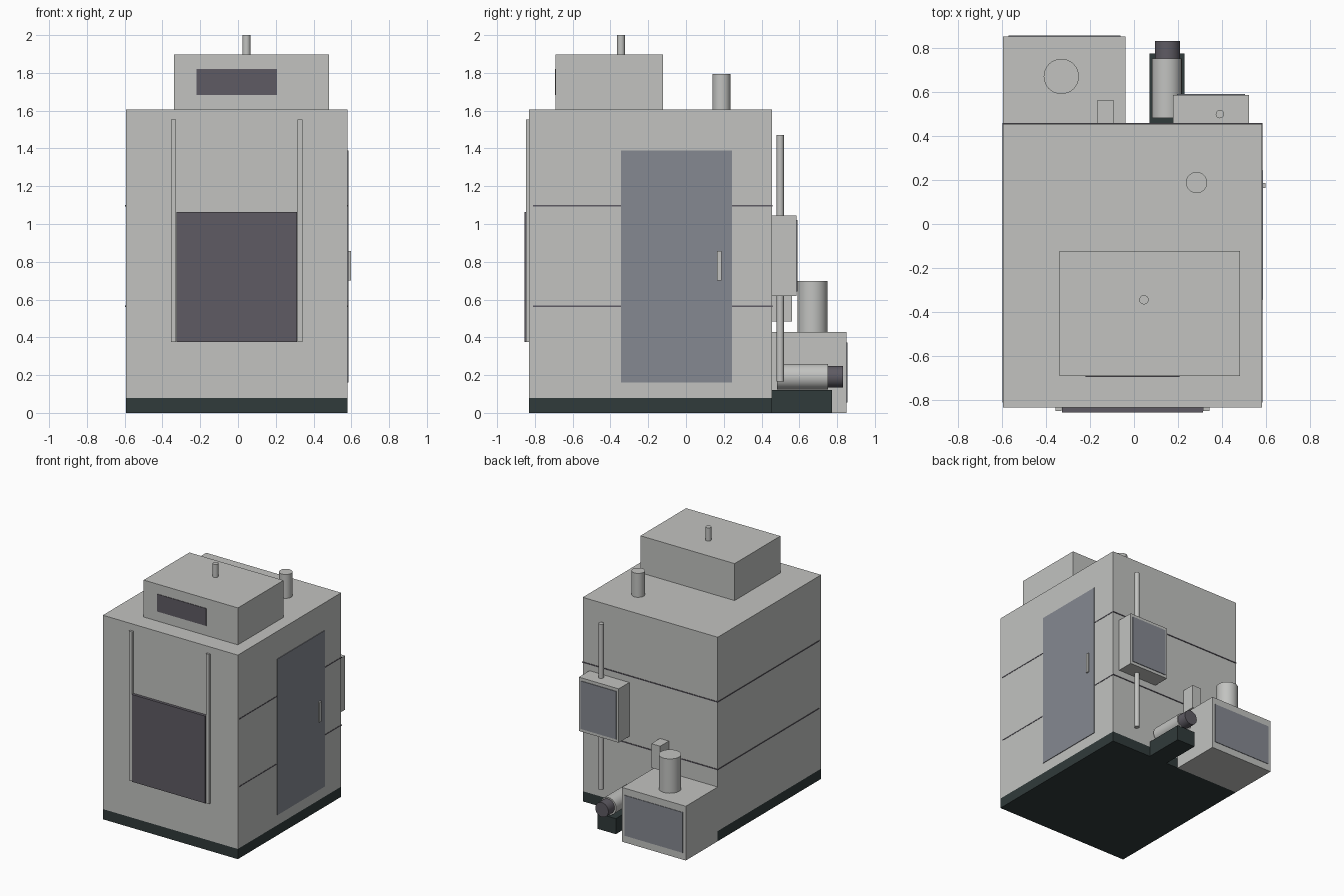
import bpy, bmesh
from mathutils import Matrix, Vector

if "Cube" in bpy.data.objects:
    bpy.data.objects.remove(bpy.data.objects["Cube"])


def material(name, rgb):
    m = bpy.data.materials.new(name)
    m.diffuse_color = (*rgb, 1)
    m.use_nodes = True
    m.node_tree.nodes["Principled BSDF"].inputs["Base Color"].default_value = m.diffuse_color
    return m


GREY = material("light_grey_paint", (0.54, 0.545, 0.53))
BLUE = material("blue_grey_panel", (0.235, 0.25, 0.285))
DARK = material("charcoal_panel", (0.113, 0.105, 0.125))
BASE = material("dark_green_grey_base", (0.03, 0.043, 0.043))


def finish(name, bm, mat):
    bmesh.ops.recalc_face_normals(bm, faces=bm.faces)
    me = bpy.data.meshes.new(name)
    bm.to_mesh(me)
    bm.free()
    me.materials.append(mat)
    ob = bpy.data.objects.new(name, me)
    bpy.context.collection.objects.link(ob)
    return ob


def box(name, x, y, z, mat):
    """Box from (min, max) ranges on each axis."""
    bm = bmesh.new()
    bmesh.ops.create_cube(bm, size=1)
    for v in bm.verts:
        v.co = Vector([r[0] if c < 0 else r[1] for c, r in zip(v.co, (x, y, z))])
    return finish(name, bm, mat)


def rod(name, axis, centre, radius, span, mat, sides=32):
    """Cylinder along y or z; centre gives the other two coordinates."""
    bm = bmesh.new()
    mid = (span[0] + span[1]) / 2
    if axis == "z":
        m = Matrix.Translation((centre[0], centre[1], mid))
    else:
        m = Matrix.Translation((centre[0], mid, centre[1])) @ Matrix.Rotation(1.5707963, 4, "X")
    bmesh.ops.create_cone(bm, cap_ends=True, segments=sides, radius1=radius,
                          radius2=radius, depth=span[1] - span[0], matrix=m)
    ob = finish(name, bm, mat)
    bpy.context.view_layer.objects.active = ob
    ob.select_set(True)
    bpy.ops.object.shade_smooth_by_angle()
    ob.select_set(False)
    return ob


L, R, F, B = -0.594, 0.581, -0.832, 0.454   # cabinet walls
TOP = 1.606

# Cabinet and plinth
box("plinth", (L, R), (F, B), (0, 0.08), BASE)
box("cabinet", (L, R), (F, B), (0.08, TOP), GREY)
for i, z in enumerate((0.564, 1.096)):
    box(f"panel_seam_{i + 1}", (L - 0.003, R + 0.002), (-0.81, B + 0.004),
        (z - 0.004, z + 0.004), DARK)

# Front sliding shutter and its rails
box("front_shutter", (-0.326, 0.313), (-0.855, F), (0.376, 1.063), DARK)
for side, x in (("left", -0.342), ("right", 0.328)):
    box(f"shutter_rail_{side}", (x - 0.014, x + 0.014), (-0.848, F), (0.376, 1.552), GREY)

# Side door with handle
box("side_door", (R, R + 0.005), (-0.343, 0.243), (0.162, 1.39), BLUE)
box("door_handle", (R, 0.597), (0.163, 0.187), (0.70, 0.858), GREY)

# Roof hood, its window, pin and vent pipe
box("roof_hood", (-0.338, 0.482), (-0.69, -0.122), (TOP, 1.897), GREY)
box("hood_window", (-0.221, 0.207), (-0.694, -0.69), (1.683, 1.82), DARK)
rod("hood_pin", "z", (0.045, -0.344), 0.021, (1.897, 2.0), GREY)
rod("vent_pipe", "z", (0.284, 0.188), 0.048, (TOP, 1.794), GREY)

# Rear control box on a conduit
box("control_box", (0.176, 0.523), (B, 0.586), (0.62, 1.044), GREY)
box("control_screen", (0.195, 0.505), (0.586, 0.591), (0.643, 1.02), BLUE)
rod("conduit", "z", (0.39, 0.499), 0.019, (0.167, 1.47), GREY)

# Rear motor on its stand
box("motor_stand", (0.07, 0.23), (B, 0.773), (0, 0.122), BASE)
rod("motor", "y", (0.149, 0.192), 0.068, (0.482, 0.752), GREY)
rod("motor_cap", "y", (0.152, 0.192), 0.057, (0.752, 0.83), DARK)

# Rear tank unit with cylinder and wall bracket
box("tank_unit", (L, -0.038), (B, 0.851), (0, 0.427), GREY)
box("tank_panel", (-0.57, -0.062), (0.851, 0.855), (0.055, 0.373), BLUE)
rod("tank_cylinder", "z", (-0.33, 0.67), 0.08, (0.427, 0.697), GREY)
box("wall_bracket", (-0.168, -0.091), (B, 0.561), (0.485, 0.675), GREY)
